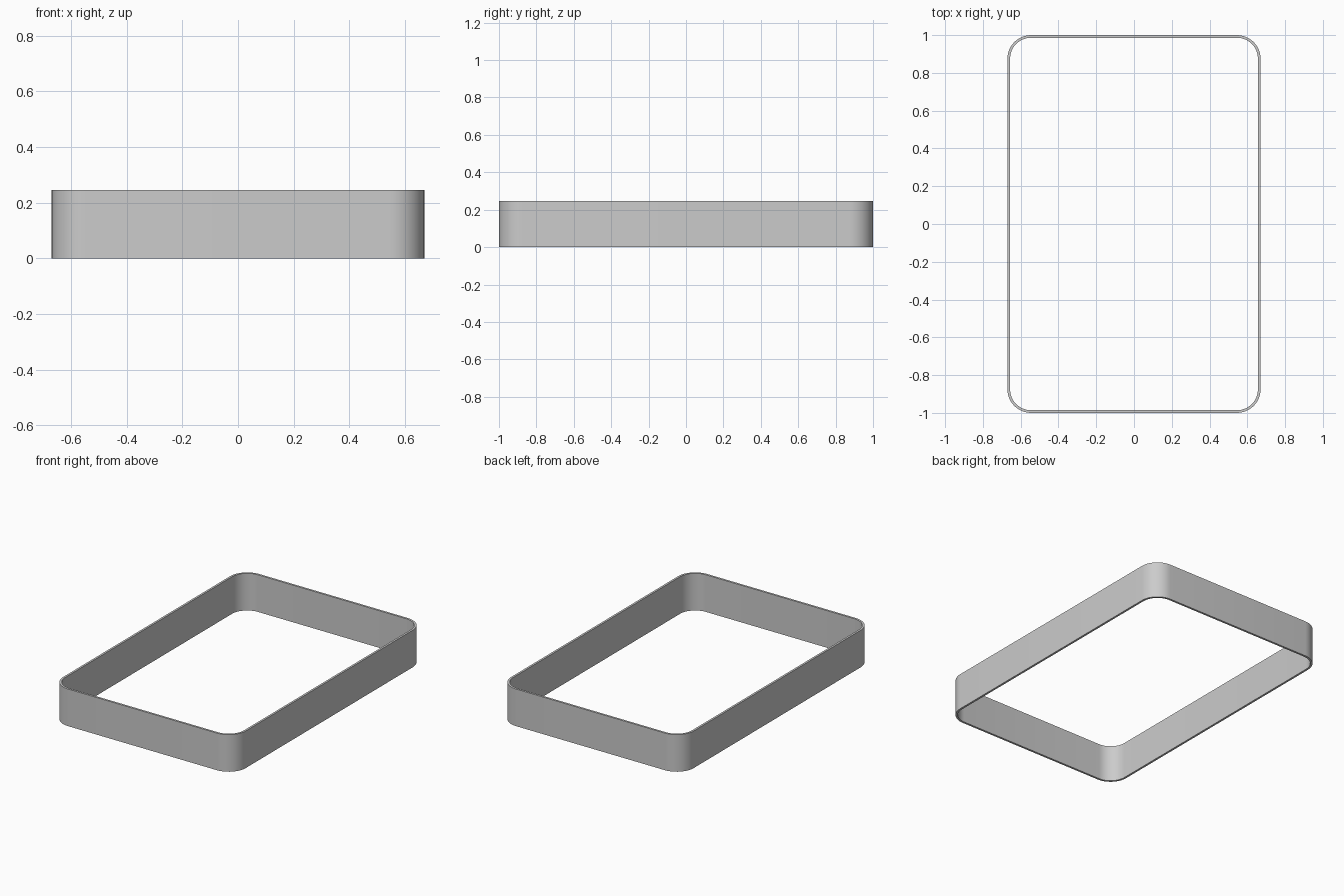
import bpy, bmesh, math

if "Cube" in bpy.data.objects:
    bpy.data.objects.remove(bpy.data.objects["Cube"])

HALF_X, HALF_Y, HEIGHT = 0.67, 1.0, 0.246
RADIUS, WALL, STEPS = 0.125, 0.014, 12


def rounded_loop(inset):
    """Rounded rectangle outline, moved inwards by inset."""
    r = RADIUS - inset
    pts = []
    for i, (sx, sy) in enumerate([(1, 1), (-1, 1), (-1, -1), (1, -1)]):
        cx, cy = sx * (HALF_X - RADIUS), sy * (HALF_Y - RADIUS)
        for k in range(STEPS + 1):
            a = math.pi / 2 * (i + k / STEPS)
            pts.append((cx + r * math.cos(a), cy + r * math.sin(a)))
    return pts


# Thin upright band: four rings joined all the way round
bm = bmesh.new()
rings = [[bm.verts.new((x, y, z)) for x, y in rounded_loop(inset)]
         for inset, z in [(0, 0), (0, HEIGHT), (WALL, HEIGHT), (WALL, 0)]]
n = len(rings[0])
for j in range(4):
    a, b = rings[j], rings[(j + 1) % 4]
    for i in range(n):
        k = (i + 1) % n
        bm.faces.new((a[i], a[k], b[k], b[i]))
bmesh.ops.recalc_face_normals(bm, faces=bm.faces)
mesh = bpy.data.meshes.new("rounded_frame")
bm.to_mesh(mesh)
bm.free()
frame = bpy.data.objects.new("rounded_frame", mesh)
bpy.context.collection.objects.link(frame)

# Smooth corners, crisp rims
bpy.context.view_layer.objects.active = frame
frame.select_set(True)
bpy.ops.object.shade_smooth_by_angle(angle=math.radians(35))
